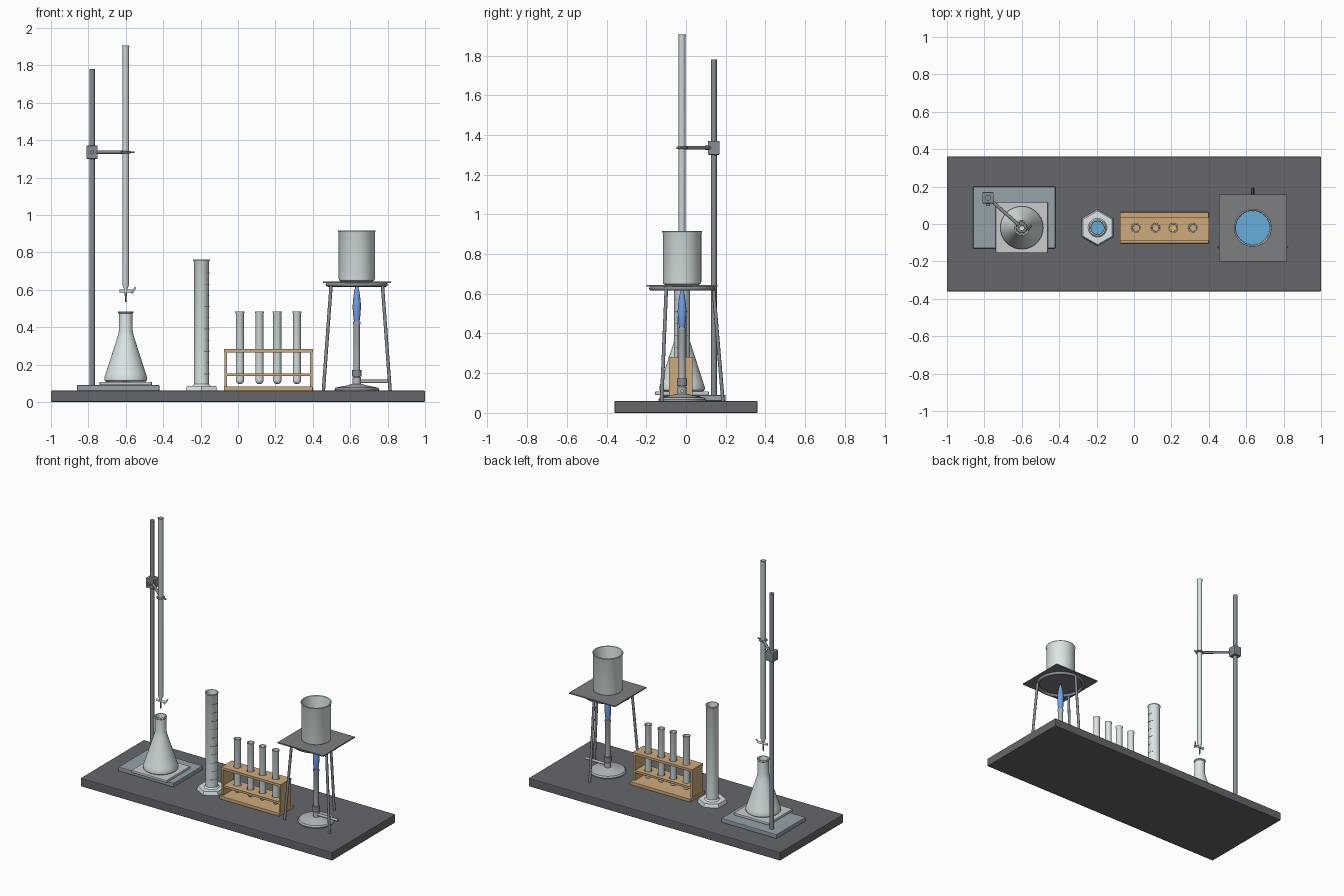
import bpy, bmesh
from math import pi, cos, sin, radians
from mathutils import Vector, Matrix

if "Cube" in bpy.data.objects:
    bpy.data.objects.remove(bpy.data.objects["Cube"])


def mat(name, *rgb):
    m = bpy.data.materials.new(name)
    m.diffuse_color = (*rgb, 1)
    m.use_nodes = True
    m.node_tree.nodes["Principled BSDF"].inputs["Base Color"].default_value = m.diffuse_color
    return m


GLASS = mat("glass", 0.72, 0.80, 0.80)
METAL = mat("metal", 0.24, 0.27, 0.30)
STEEL = mat("blued_steel", 0.30, 0.36, 0.41)
BRIGHT = mat("bright_steel", 0.45, 0.49, 0.52)
DARK = mat("bench_slate", 0.13, 0.135, 0.145)
WOOD = mat("wood", 0.62, 0.41, 0.20)
TILE = mat("ceramic", 0.75, 0.75, 0.74)
GAUZE = mat("gauze_wire", 0.20, 0.21, 0.22)
WATER = mat("water", 0.14, 0.42, 0.70)
AMBER = mat("amber_liquid", 0.75, 0.50, 0.10)
TAN = mat("tan_liquid", 0.62, 0.42, 0.22)
PINK = mat("pink_liquid", 0.80, 0.45, 0.55)
FLAME = mat("flame_blue", 0.16, 0.35, 0.80)


def finish(name, bm, m, angle=35):
    bmesh.ops.recalc_face_normals(bm, faces=bm.faces)
    me = bpy.data.meshes.new(name)
    bm.to_mesh(me)
    bm.free()
    ob = bpy.data.objects.new(name, me)
    bpy.context.collection.objects.link(ob)
    me.materials.append(m)
    bpy.ops.object.select_all(action='DESELECT')
    bpy.context.view_layer.objects.active = ob
    ob.select_set(True)
    if angle:
        bpy.ops.object.shade_smooth_by_angle(angle=radians(angle))
    return ob


def box(name, x0, x1, y0, y1, z0, z1, m, bevel=0.0):
    bm = bmesh.new()
    bmesh.ops.create_cube(bm, size=1)
    bmesh.ops.scale(bm, vec=(x1 - x0, y1 - y0, z1 - z0), verts=bm.verts)
    bmesh.ops.translate(bm, vec=((x0 + x1) / 2, (y0 + y1) / 2, (z0 + z1) / 2), verts=bm.verts)
    if bevel:
        bmesh.ops.bevel(bm, geom=bm.edges[:], offset=bevel, segments=2, profile=0.5, affect='EDGES')
    return finish(name, bm, m, 0)


def lathe(name, x, y, profile, m, n=40):
    """Spin (radius, z) points round a vertical axis."""
    bm = bmesh.new()
    vs = [bm.verts.new((r, 0, z)) for r, z in profile]
    es = [bm.edges.new(p) for p in zip(vs, vs[1:])]
    bmesh.ops.spin(bm, geom=vs + es, cent=(0, 0, 0), axis=(0, 0, 1), angle=2 * pi, steps=n)
    bmesh.ops.remove_doubles(bm, verts=bm.verts, dist=1e-5)
    bmesh.ops.translate(bm, vec=(x, y, 0), verts=bm.verts)
    return finish(name, bm, m)


def rod(name, a, b, r, m, r2=None, n=16):
    a, b = Vector(a), Vector(b)
    d = b - a
    rot = d.to_track_quat('Z', 'Y').to_matrix().to_4x4()
    bm = bmesh.new()
    bmesh.ops.create_cone(bm, cap_ends=True, segments=n, radius1=r, radius2=r if r2 is None else r2,
                          depth=d.length, matrix=Matrix.Translation((a + b) / 2) @ rot)
    return finish(name, bm, m)


def band(name, c, r0, r1, h, m, a0=0.0, a1=2 * pi, n=40):
    """Rectangular-section ring or arc."""
    bm = bmesh.new()
    pts = [(r0, -h / 2), (r1, -h / 2), (r1, h / 2), (r0, h / 2)]
    vs = [bm.verts.new((r * cos(a0), r * sin(a0), z)) for r, z in pts]
    f = bm.faces.new(vs)
    full = a1 - a0 > 6.28
    geom = list(f.edges) + vs if full else [f]
    bmesh.ops.spin(bm, geom=geom, cent=(0, 0, 0), axis=(0, 0, 1), angle=a1 - a0, steps=n)
    if full:
        bm.faces.remove(f)
    bmesh.ops.remove_doubles(bm, verts=bm.verts, dist=1e-5)
    bmesh.ops.translate(bm, vec=c, verts=bm.verts)
    return finish(name, bm, m)


def torus(name, c, R, r, m):
    prof = [(R + r * cos(i * pi / 6), c[2] + r * sin(i * pi / 6)) for i in range(13)]
    return lathe(name, c[0], c[1], prof, m, 48)


Y = -0.02
T = 0.06

# Bench
box("bench_top", -1, 1, -0.36, 0.36, 0, T, DARK, 0.005)

# Burette stand with boss, arm and clamp ring
BX, RX, RY = -0.60, -0.78, 0.14
box("stand_base", -0.86, -0.42, -0.13, 0.20, T, 0.09, STEEL, 0.004)
rod("stand_rod", (RX, RY, 0.08), (RX, RY, 1.78), 0.015, METAL, n=24)
box("clamp_boss", RX - 0.03, RX + 0.03, RY - 0.03, RY + 0.03, 1.30, 1.37, METAL, 0.004)
rod("boss_screw", (RX, RY - 0.03, 1.335), (RX, RY - 0.045, 1.335), 0.011, METAL)
d = Vector((BX - RX, Y - RY, 0)).normalized()
rod("clamp_arm", (RX, RY, 1.335), Vector((BX, Y, 1.335)) - d * 0.022, 0.009, METAL)
torus("clamp_ring", (BX, Y, 1.335), 0.023, 0.006, METAL)
rod("clamp_screw", (BX + 0.025, Y, 1.335), (BX + 0.045, Y - 0.005, 1.335), 0.005, METAL)

# Burette and stopcock
lathe("burette", BX, Y, [(0, 0.585), (0.008, 0.585), (0.009, 0.605), (0.017, 0.625), (0.017, 1.895),
                         (0.020, 1.905), (0.014, 1.905), (0.013, 1.89), (0.013, 0.63), (0, 0.62)], GLASS, 28)
rod("burette_tip", (BX, Y, 0.535), (BX, Y, 0.59), 0.003, METAL, 0.007)
rod("stopcock_barrel", (BX - 0.033, Y, 0.592), (BX + 0.04, Y, 0.592), 0.008, GLASS)
rod("stopcock_handle", (BX + 0.034, Y - 0.012, 0.582), (BX + 0.05, Y + 0.012, 0.612), 0.005, GLASS)

# White tile and conical flask
box("tile", -0.74, -0.46, -0.155, 0.115, 0.09, 0.108, TILE, 0.004)
lathe("flask", BX, Y, [(0, 0.108), (0.105, 0.108), (0.114, 0.115), (0.115, 0.128), (0.108, 0.15),
                       (0.042, 0.355), (0.037, 0.38), (0.036, 0.472), (0.041, 0.477), (0.040, 0.485),
                       (0.033, 0.485), (0.031, 0.47), (0.031, 0.38), (0.036, 0.355),
                       (0.102, 0.15), (0.107, 0.125), (0, 0.116)], GLASS, 48)
lathe("flask_liquid", BX, Y, [(0, 0.118), (0.104, 0.124), (0.100, 0.15), (0.087, 0.19), (0, 0.19)], PINK, 48)

# Measuring cylinder on a hexagonal foot
CX = -0.195
bm = bmesh.new()
bmesh.ops.create_cone(bm, cap_ends=True, segments=6, radius1=0.098, radius2=0.090, depth=0.025,
                      matrix=Matrix.Translation((CX, Y, T + 0.0125)))
fx = finish("cylinder_foot", bm, GLASS, 0)
lathe("measuring_cylinder", CX, Y, [(0, 0.083), (0.052, 0.083), (0.041, 0.095), (0.040, 0.75), (0.045, 0.758),
                                    (0.044, 0.763), (0.037, 0.763), (0.035, 0.75), (0.035, 0.10), (0, 0.10)], GLASS)
lathe("cylinder_water", CX, Y, [(0, 0.101), (0.0345, 0.101), (0.0345, 0.45), (0, 0.448)], WATER)
for k in range(10):
    half = radians(58 if k % 2 == 0 else 38)
    mid = radians(-12)
    band(f"graduation_{k + 1}", (CX, Y, 0.15 + 0.06 * k), 0.039, 0.0415, 0.004, METAL, mid - half, mid + half, 12)

# Test tube rack
tubes = [0.01, 0.115, 0.21, 0.315]
box("rack_base", -0.075, 0.40, -0.103, 0.063, T, 0.082, WOOD, 0.002)
for nm, x in (("left", -0.073), ("right", 0.384)):
    box(f"rack_{nm}_end", x, x + 0.015, -0.085, 0.033, 0.08, 0.266, WOOD)
shelves = [box("rack_top_shelf", -0.074, 0.40, -0.087, 0.035, 0.265, 0.282, WOOD),
           box("rack_middle_shelf", -0.06, 0.386, -0.083, 0.031, 0.138, 0.153, WOOD)]
for i, x in enumerate(tubes):
    cut = rod(f"hole_cutter_{i + 1}", (x, Y, 0.11), (x, Y, 0.32), 0.0255, WOOD, n=32)
    cut.hide_render = True
    cut.hide_set(True)
    for s in shelves:
        b = s.modifiers.new("hole", 'BOOLEAN')
        b.operation, b.object, b.solver = 'DIFFERENCE', cut, 'EXACT'

# Test tubes with liquids
for i, (x, m, lv) in enumerate(zip(tubes, (TAN, TAN, AMBER, TAN), (0.22, 0.25, 0.24, 0.20))):
    q = [k * pi / 12 for k in range(7)]
    outer = [(0.022 * sin(a), 0.117 - 0.022 * cos(a)) for a in q]
    inner = [(0.018 * sin(a), 0.117 - 0.018 * cos(a)) for a in q]
    lathe(f"test_tube_{i + 1}", x, Y, outer + [(0.022, 0.474), (0.025, 0.48), (0.025, 0.485), (0.019, 0.485),
                                               (0.018, 0.475)] + inner[::-1], GLASS, 28)
    lathe(f"tube_liquid_{i + 1}", x, Y, [(r * 0.97, z + 0.0006) for r, z in inner] + [(0.0175, lv), (0, lv - 0.002)],
          m, 28)

# Tripod and wire gauze
PX = 0.635
for i in range(3):
    a = radians(90 + 120 * i)
    foot = (PX + 0.206 * cos(a), Y + 0.206 * sin(a), T)
    top = (PX + 0.158 * cos(a), Y + 0.158 * sin(a), 0.63)
    rod(f"tripod_leg_{i + 1}", foot, top, 0.009, METAL)
torus("tripod_ring", (PX, Y, 0.627), 0.155, 0.011, METAL)
box("wire_gauze", 0.455, 0.818, -0.20, 0.158, 0.637, 0.645, GAUZE)

# Beaker with water
lathe("beaker", PX, Y, [(0, 0.645), (0.085, 0.645), (0.094, 0.650), (0.097, 0.662), (0.097, 0.905), (0.101, 0.913),
                        (0.099, 0.917), (0.093, 0.915), (0.091, 0.905), (0.091, 0.665), (0.082, 0.653), (0, 0.653)],
      GLASS, 56)
lathe("beaker_water", PX, Y, [(0, 0.654), (0.081, 0.654), (0.0905, 0.666), (0.0905, 0.79), (0, 0.79)], WATER, 56)

# Gas burner and flame
lathe("burner_base", PX, Y, [(0, T), (0.118, T), (0.12, 0.068), (0.112, 0.077), (0.06, 0.087), (0.03, 0.095),
                             (0, 0.095)], BRIGHT, 48)
lathe("burner_barrel", PX, Y, [(0, 0.09), (0.022, 0.09), (0.022, 0.13), (0.018, 0.135), (0.018, 0.415),
                               (0.021, 0.42), (0.021, 0.43), (0.014, 0.43), (0.014, 0.38), (0, 0.38)], BRIGHT, 28)
lathe("air_collar", PX, Y, [(0.017, 0.135), (0.026, 0.135), (0.026, 0.172), (0.017, 0.172), (0.017, 0.135)], METAL, 28)
rod("gas_inlet", (PX, Y, 0.11), (0.81, Y, 0.11), 0.009, BRIGHT)
lathe("flame", PX, Y, [(0, 0.415), (0.013, 0.42), (0.018, 0.45), (0.022, 0.50), (0.021, 0.54), (0.014, 0.59),
                       (0.006, 0.622), (0, 0.634)], FLAME, 28)
